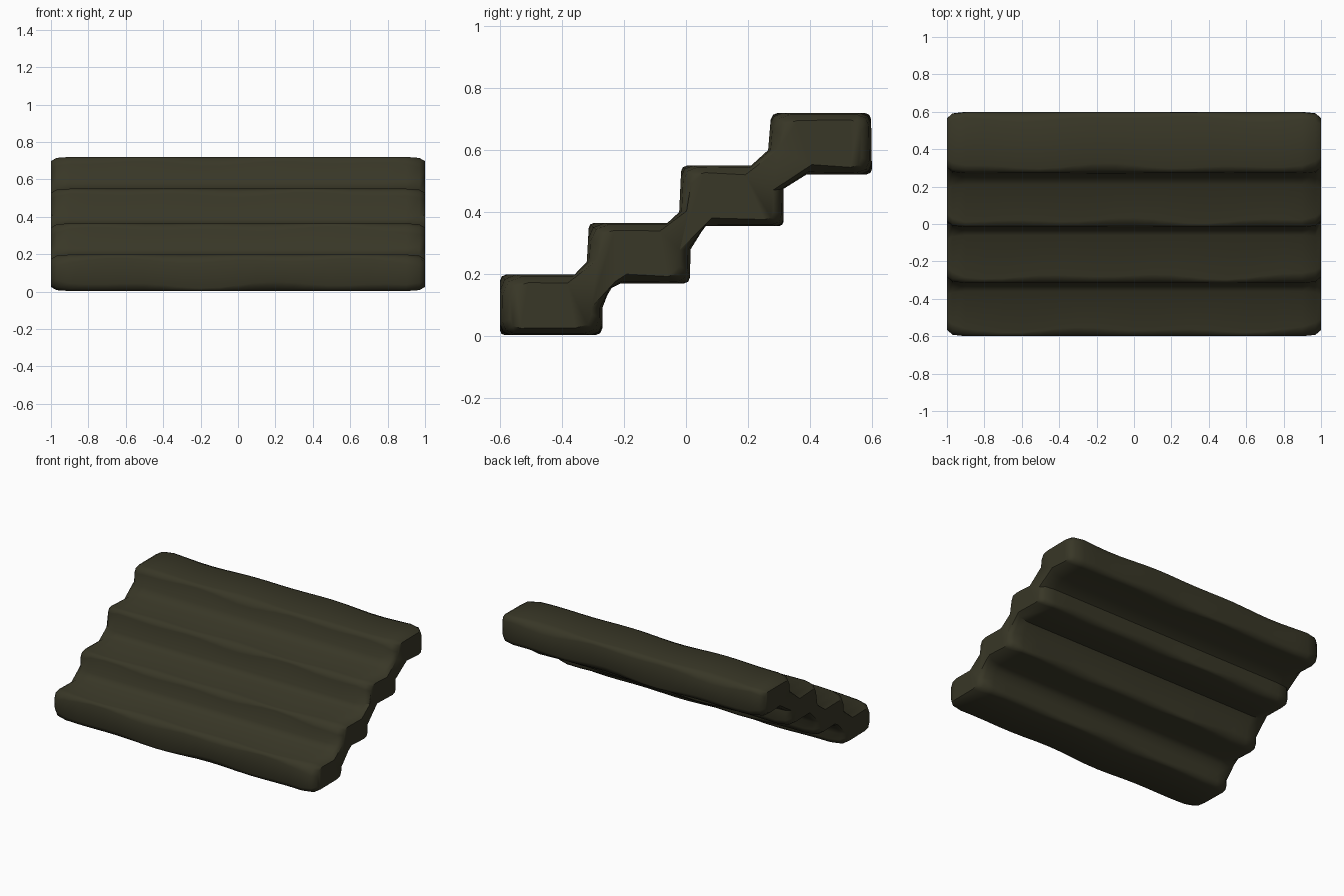
import bpy, bmesh, math
from mathutils import Vector

if "Cube" in bpy.data.objects:
    bpy.data.objects.remove(bpy.data.objects["Cube"])

# Cross-section (y, z, corner kind): 1 = worn outer corner, 0 = filled inner corner
PROFILE = [(-.60, .003, 1), (-.60, .198, 1), (-.36, .198, 0), (-.32, .24, 0),
           (-.313, .365, 1), (-.06, .365, 0), (-.022, .40, 0),
           (-.015, .55, 1), (.21, .55, 0), (.265, .60, 0),
           (.275, .72, 1), (.597, .72, 1), (.60, .522, 1), (.39, .522, 0), (.315, .475, 0),
           (.315, .355, 1), (.06, .355, 0), (.015, .28, 0),
           (.012, .17, 1), (-.21, .17, 0), (-.25, .15, 0), (-.27, .09, 0), (-.27, .003, 1)]
CENTRES = [Vector((-.44, .1)), Vector((-.15, .267)), Vector((.15, .453)), Vector((.44, .62))]
N = len(PROFILE)


def wave(x, k):
    """Smooth 0..1 wobble along the length, different for each corner."""
    return .5 + .25 * math.sin(5.3 * x + k * 2.1) + .25 * math.sin(9.7 * x + k * 4.7)


def section(x, shrink, worn):
    """One cross-section with outer corners rounded by a varying amount."""
    pts = []
    for i, (y, z, outer) in enumerate(PROFILE):
        p = Vector((y, z))
        if outer:
            r = .012 + .038 * wave(x, i) + worn
            a = (Vector(PROFILE[i - 1][:2]) - p).normalized() * r
            b = (Vector(PROFILE[(i + 1) % N][:2]) - p).normalized() * r
            new = [p + a, p + a * .29 + b * .29, p + b]
        else:
            new = [p]
        for q in new:
            c = min(CENTRES, key=lambda m: (m - q).length)
            d = c - q
            pts.append(q + d.normalized() * min(shrink, d.length * .5))
    return [Vector((x, p.x, p.y)) for p in pts]


# Stations along the length: rounded ends, gentle wobble between
stations = [(-1.0, .035, .02), (-.97, .008, .018)]
stations += [(-.9 + i * .1, 0, .008 * abs(-.9 + i * .1)) for i in range(19)]
stations += [(.97, .008, .018), (1.0, .035, .02)]

bm = bmesh.new()
rings = [[bm.verts.new(v) for v in section(*s)] for s in stations]
for r0, r1 in zip(rings, rings[1:]):
    n = len(r0)
    for j in range(n):
        bm.faces.new((r0[j], r0[(j + 1) % n], r1[(j + 1) % n], r1[j]))
# End faces
caps = [bm.faces.new(rings[0]), bm.faces.new(rings[-1])]
bmesh.ops.triangulate(bm, faces=caps)
bmesh.ops.recalc_face_normals(bm, faces=bm.faces)
mesh = bpy.data.meshes.new("stair_flight")
bm.to_mesh(mesh)
bm.free()
stairs = bpy.data.objects.new("stair_flight", mesh)
bpy.context.collection.objects.link(stairs)

# Dark olive wood
mat = bpy.data.materials.new("dark olive")
mat.diffuse_color = (.040, .038, .020, 1)
mat.use_nodes = True
mat.node_tree.nodes["Principled BSDF"].inputs["Base Color"].default_value = mat.diffuse_color
mesh.materials.append(mat)

bpy.context.view_layer.objects.active = stairs
stairs.select_set(True)
bpy.ops.object.shade_smooth_by_angle(angle=math.radians(50))
